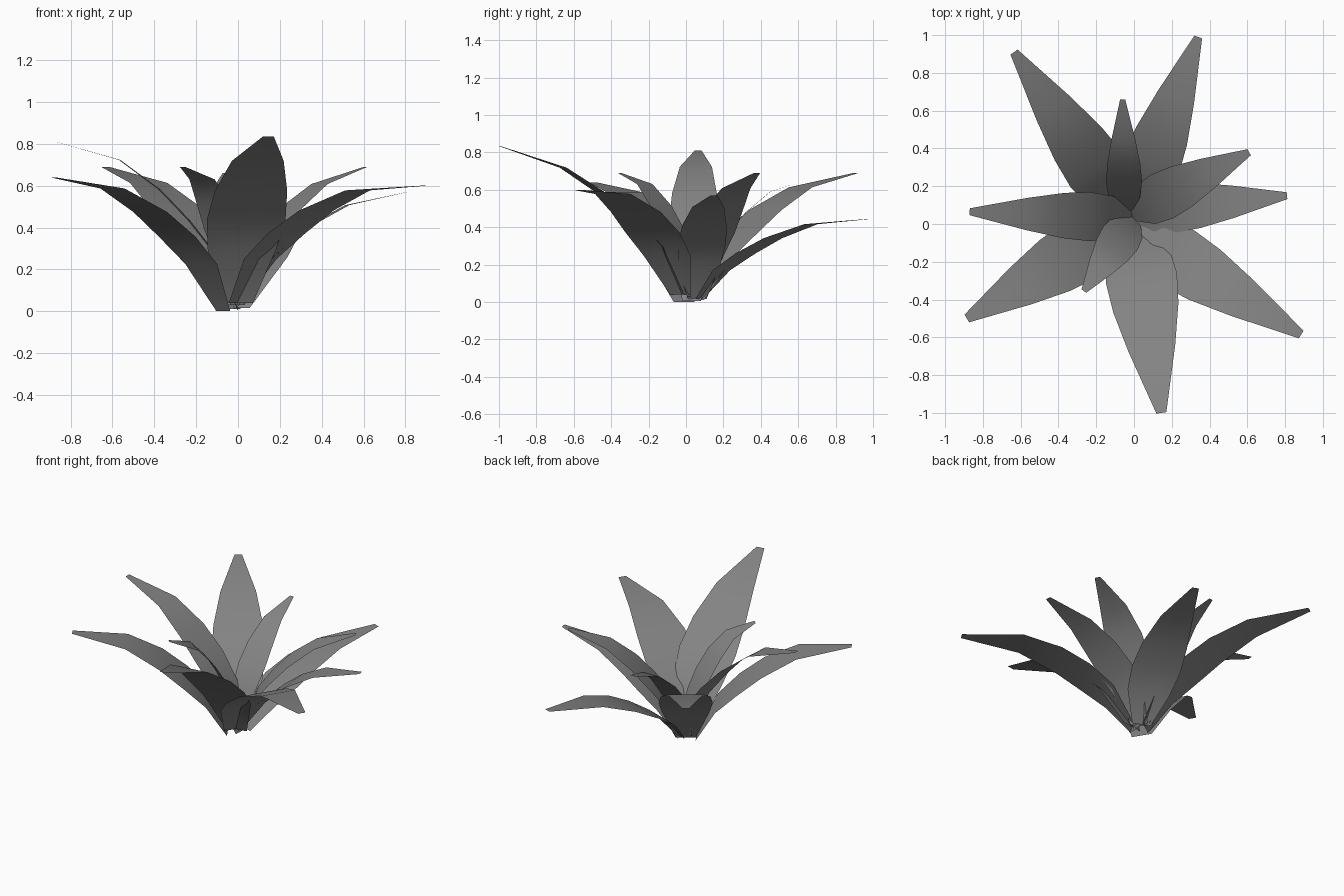
import bpy
from mathutils import Vector

if "Cube" in bpy.data.objects:
    bpy.data.objects.remove(bpy.data.objects["Cube"])

# Shared leaf shape: (distance along, height fraction, width fraction)
ROWS = [(0, 0, .38), (.13, .35, .87), (.27, .55, 1), (.43, .735, .92), (.65, .91, .66), (1, 1, .14)]

# Each leaf: base, tip, full width, extra arch
LEAVES = [
    ((-.04, .06, .01), (-.635, .91, .69), .33, -.1),
    ((-.0, .07, .015), (.34, .99, .445), .31, .1),
    ((-.02, .06, .03), (.61, .38, .69), .26, -.15),
    ((-.01, .06, .015), (.81, .15, .57), .26, -.1),
    ((-.01, -.03, .04), (.885, -.585, .60), .34, .22),
    ((-.0, -.02, .04), (.145, -1.0, .835), .38, -.25),
    ((.0, .03, .03), (-.265, -.355, .69), .22, 0),
    ((-.07, -.01, .0), (-.885, -.5, .64), .34, .03),
    ((-.0, .03, .005), (-.87, .065, .81), .26, -.08),
    ((-.05, .06, .03), (-.06, .66, .66), .19, -.1),
]

mat = bpy.data.materials.new("leaf_grey")
mat.diffuse_color = (.23, .23, .23, 1)
mat.use_nodes = True
mat.node_tree.nodes["Principled BSDF"].inputs["Base Color"].default_value = mat.diffuse_color


def make_leaf(name, base, tip, width, arch):
    b, t = Vector(base), Vector(tip)
    along = Vector((t.x - b.x, t.y - b.y, 0))
    side = Vector((-along.y, along.x, 0)).normalized()
    verts = []
    for d, h, w in ROWS:
        p = b + along * d
        p.z = b.z + (t.z - b.z) * (h + arch * d * (1 - d))
        verts += [p + side * (k * width * w / 2) for k in (-1, 0, 1)]
    # wound so the upper side faces out
    faces = [(r * 3 + c, r * 3 + c + 3, r * 3 + c + 4, r * 3 + c + 1)
             for r in range(len(ROWS) - 1) for c in (0, 1)]
    me = bpy.data.meshes.new(name)
    me.from_pydata(verts, [], faces)
    me.materials.append(mat)
    for p in me.polygons:
        p.use_smooth = True
    bpy.context.collection.objects.link(bpy.data.objects.new(name, me))


# Rosette of leaves
for i, leaf in enumerate(LEAVES, 1):
    make_leaf(f"leaf_{i}", *leaf)
